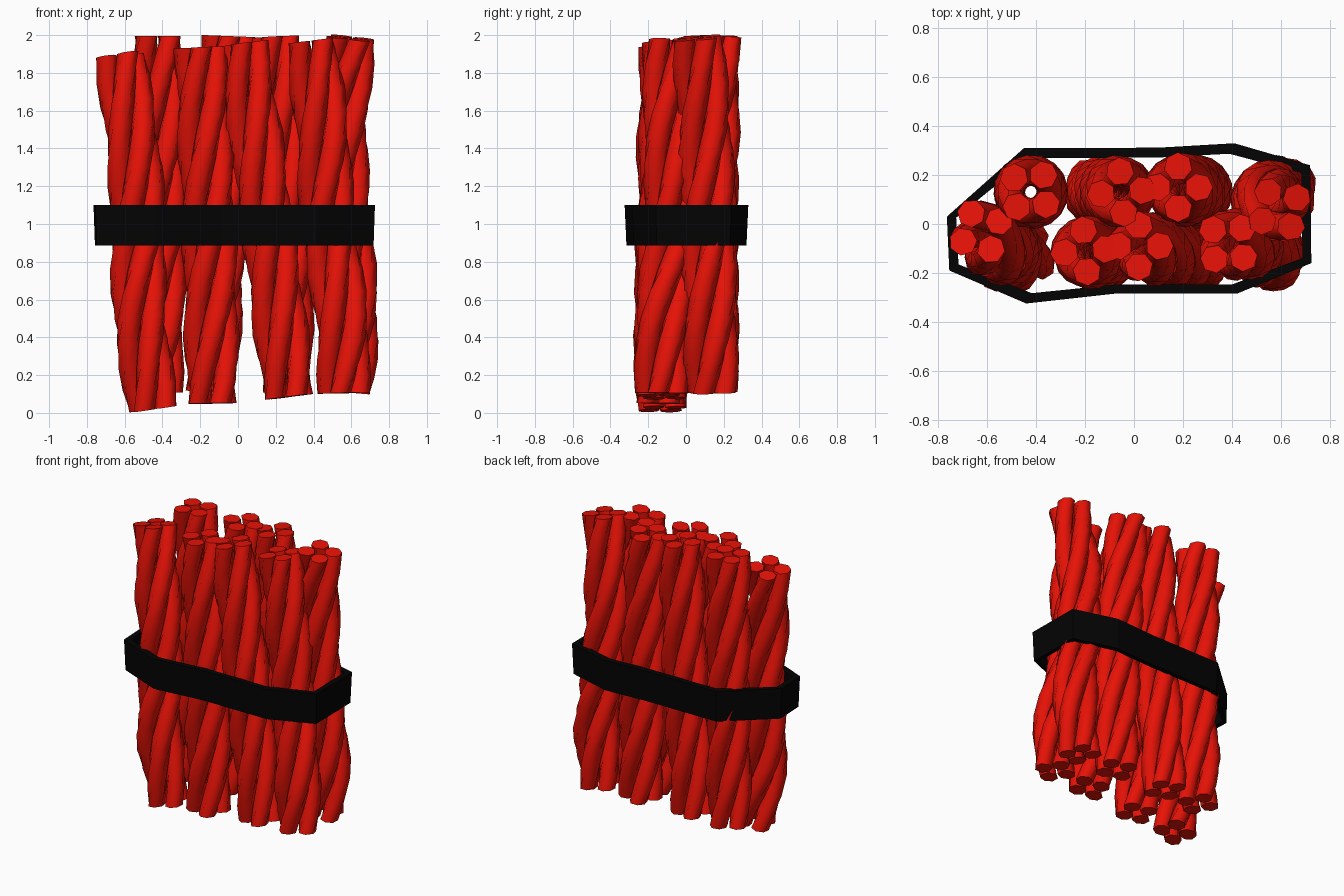
import bpy, bmesh
from math import sin, cos, pi, radians
from mathutils import Vector

if "Cube" in bpy.data.objects:
    bpy.data.objects.remove(bpy.data.objects["Cube"])


def material(name, col):
    m = bpy.data.materials.new(name)
    m.diffuse_color = (*col, 1)
    m.use_nodes = True
    m.node_tree.nodes["Principled BSDF"].inputs["Base Color"].default_value = m.diffuse_color
    return m


RED = material("red", (0.8, 0.006, 0.002))
BLACK = material("black", (0.001, 0.001, 0.001))


def finish(name, bm, mat, smooth=False):
    bmesh.ops.recalc_face_normals(bm, faces=bm.faces)
    me = bpy.data.meshes.new(name)
    bm.to_mesh(me)
    bm.free()
    me.materials.append(mat)
    ob = bpy.data.objects.new(name, me)
    bpy.context.collection.objects.link(ob)
    if smooth:
        bpy.ops.object.select_all(action='DESELECT')
        ob.select_set(True)
        bpy.context.view_layer.objects.active = ob
        bpy.ops.object.shade_smooth_by_angle(angle=radians(65))
    return ob


STRANDS, SIDES, SEGS = 4, 7, 16
ORBIT, TWIST = 0.085, 3.1


def axis(points, u):
    """Position on a smooth curve through the points, u from 0 to 1."""
    p = [Vector(q) for q in points]
    p = [2 * p[0] - p[1]] + p + [2 * p[-1] - p[-2]]
    n = len(points) - 1
    i = min(int(max(u, 0) * n), n - 1)
    t = u * n - i
    a, b, c, d = p[i:i + 4]
    return 0.5 * (2 * b + (c - a) * t + (2 * a - 5 * b + 4 * c - d) * t * t
                  + (3 * b - a - 3 * c + d) * t ** 3)


def rope(name, phase, *points):
    """Four strands twisted round a gently bent axis, listed bottom to top."""
    bm = bmesh.new()
    for s in range(STRANDS):
        rings = []
        for i in range(SEGS + 1):
            u = i / SEGS
            p = axis(points, u)
            d = (axis(points, u + .01) - axis(points, u - .01)).normalized()
            ex = Vector((0, 1, 0)).cross(d).normalized()
            ey = d.cross(ex)
            a = radians(phase) + s * 2 * pi / STRANDS + TWIST * (p.z - points[-1][2])
            o = p + ORBIT * (cos(a) * ex + sin(a) * ey)
            rad = 0.058 + 0.009 * min(1, 5 * u, 5 * (1 - u))
            ring = []
            for k in range(SIDES):
                q = a + 2 * pi * k / SIDES
                ring.append(bm.verts.new(o + rad * (cos(q) * ex + sin(q) * ey)))
            rings.append(ring)
        for r0, r1 in zip(rings, rings[1:]):
            for k in range(SIDES):
                n = (k + 1) % SIDES
                bm.faces.new((r0[k], r0[n], r1[n], r1[k]))
        bm.faces.new(rings[0][::-1])
        bm.faces.new(rings[-1])
    finish(name, bm, RED, True)


# Front row of ropes: twist angle at the top, then axis points
rope("front_rope_1", 30, (-.45, -.125, .02), (-.52, -.135, .5), (-.53, -.1, 1.0),
     (-.555, -.095, 1.4), (-.625, -.03, 1.89))
rope("front_rope_2", 5, (-.135, -.135, .05), (-.155, -.12, 1.0), (-.2, -.11, 1.935))
rope("front_rope_3", 0, (.27, -.13, .085), (.155, -.115, 1.0), (.02, -.09, 1.955))
rope("front_rope_4", 48, (.56, -.13, .105), (.55, -.125, .5), (.475, -.07, 1.0),
     (.45, -.085, 1.45), (.385, -.08, 1.97))
# Back row
rope("back_rope_1", 50, (-.43, .135, .11), (-.42, .13, 1.0), (-.425, .135, 1.995))
rope("back_rope_2", 5, (-.15, .135, .11), (-.09, .13, 1.0), (-.05, .13, 1.995))
rope("back_rope_3", 0, (.26, .135, .11), (.24, .13, 1.0), (.18, .15, 1.99))
rope("back_rope_4", 34, (.57, .135, .11), (.605, .13, .5), (.56, .115, 1.05),
     (.545, .1, 1.5), (.595, .06, 1.985))

# Strap round the bundle
outline = [(-.765, .03), (-.45, .31), (.1, .312), (.41, .33), (.72, .24), (.725, -.16),
           (.42, -.285), (-.08, -.285), (-.44, -.325), (-.755, -.19)]
bm = bmesh.new()
loops = [[bm.verts.new((x * f, y * g, z)) for x, y in outline]
         for f, g, z in ((.99, .97, .885), (1, 1, 1.1), (.95, .87, 1.1), (.95, .87, .885))]
for j in range(4):
    lo, hi = loops[j], loops[(j + 1) % 4]
    for k in range(len(outline)):
        n = (k + 1) % len(outline)
        bm.faces.new((lo[k], lo[n], hi[n], hi[k]))
finish("strap", bm, BLACK)
